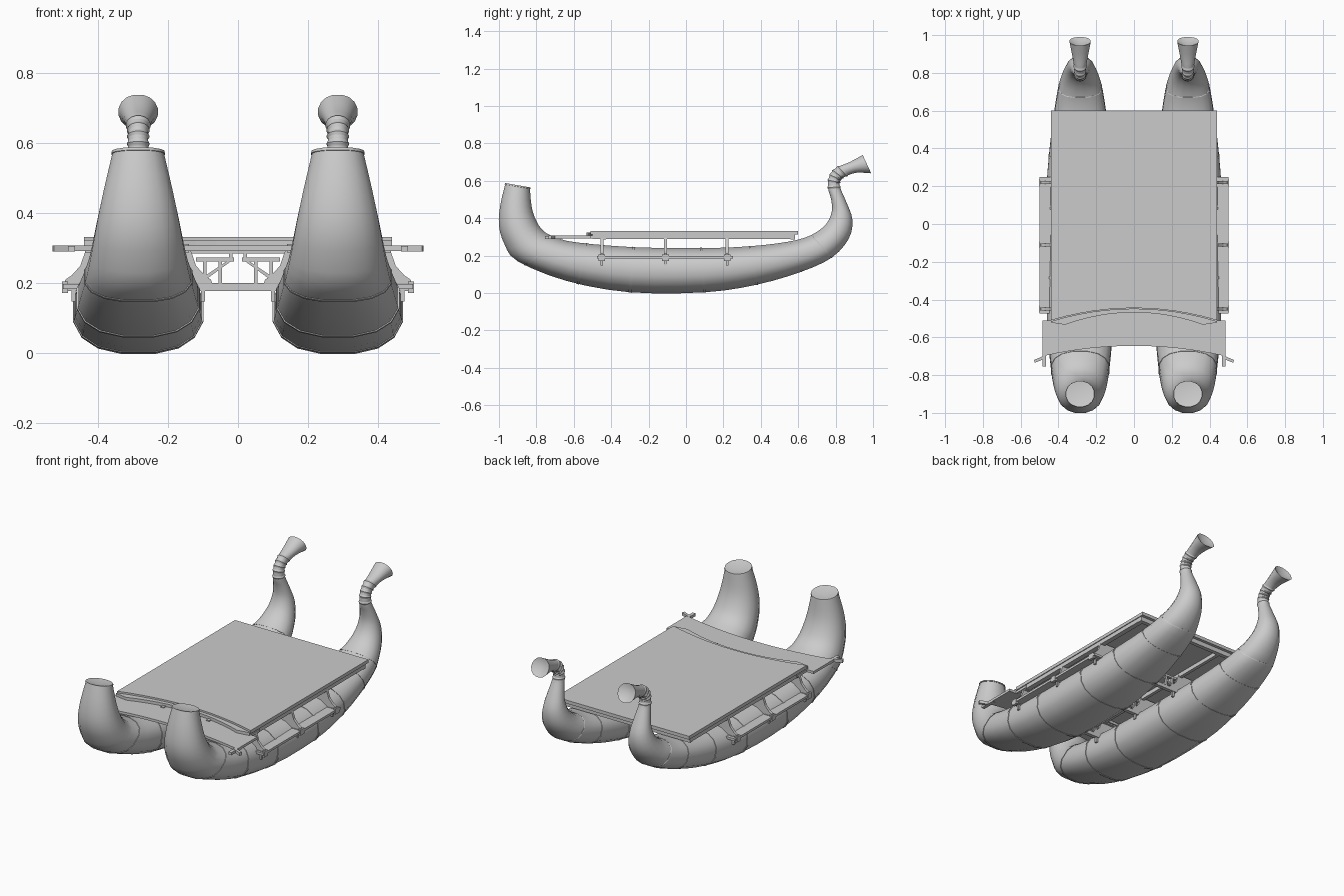
import bpy, bmesh, math
from mathutils import Vector

if "Cube" in bpy.data.objects:
    bpy.data.objects.remove(bpy.data.objects["Cube"])

HX = 0.285      # hull centre line
SIDES = 16

# hull stations: outer (y, z), inner (y, z), half width
ST = [(-.965, .588, -.835, .565, .073), (-.993, .47, -.825, .46, .10),
      (-1.0, .36, -.80, .385, .12), (-.97, .26, -.76, .33, .135),
      (-.90, .17, -.69, .295, .15), (-.64, .065, -.58, .27, .172),
      (-.30, .004, -.28, .245, .186), (.10, .004, .08, .24, .186),
      (.38, .045, .34, .25, .168), (.62, .115, .55, .275, .14),
      (.78, .19, .67, .31, .115), (.87, .29, .75, .37, .085),
      (.89, .39, .78, .44, .062), (.86, .48, .775, .505, .045),
      (.825, .562, .76, .558, .032), (.825, .60, .765, .622, .029),
      (.85, .622, .80, .668, .03), (.91, .643, .875, .70, .042),
      (.99, .64, .945, .738, .057)]


def station(t):
    # Catmull-Rom blend between stations
    i = min(int(t), len(ST) - 2)
    f = t - i
    p = [ST[max(0, min(len(ST) - 1, i + k))] for k in (-1, 0, 1, 2)]
    return [.5 * (2*b + (c-a)*f + (2*a-5*b+4*c-d)*f*f + (3*b-a-3*c+d)*f**3)
            for a, b, c, d in zip(*p)]


def ring(t, s=1.0, cx=HX):
    oy, oz, iy, iz, w = station(t)
    mid = Vector((cx, (oy+iy)/2, (oz+iz)/2))
    ax = Vector((0, (oy-iy)/2, (oz-iz)/2))
    e = 2 / (2.4 if 4 <= t <= 10 else 2.1)
    pts = []
    for k in range(SIDES):
        a = 2 * math.pi * (k + .5) / SIDES
        c, n = math.cos(a), math.sin(a)
        c = math.copysign(abs(c)**e, c) / abs(math.cos(math.pi/SIDES))**e
        n = math.copysign(abs(n)**e, n)
        pts.append(mid + ax * (c*s) + Vector((n*w*s, 0, 0)))
    return pts


def finish(name, bm, smooth=False, mirror=False):
    bmesh.ops.recalc_face_normals(bm, faces=bm.faces)
    me = bpy.data.meshes.new(name)
    bm.to_mesh(me)
    bm.free()
    ob = bpy.data.objects.new(name, me)
    bpy.context.collection.objects.link(ob)
    if mirror:
        ob.modifiers.new("mirror", 'MIRROR')
    if smooth:
        bpy.ops.object.select_all(action='DESELECT')
        ob.select_set(True)
        bpy.context.view_layer.objects.active = ob
        bpy.ops.object.shade_smooth_by_angle(angle=math.radians(40))
    return ob


def loft(bm, rings, closed=False):
    vs = [[bm.verts.new(p) for p in r] for r in rings]
    n = len(vs)
    for i in range(n if closed else n - 1):
        a, b = vs[i], vs[(i+1) % n]
        for k in range(SIDES):
            j = (k+1) % SIDES
            bm.faces.new((a[k], a[j], b[j], b[k]))
    return vs


def dish(bm, vs, depth):
    # recessed end cap
    c = sum((v.co for v in vs), Vector()) / SIDES
    m = bm.verts.new(c + Vector(depth))
    for k in range(SIDES):
        bm.faces.new((vs[k], vs[(k+1) % SIDES], m))


def box(bm, x0, x1, y0, y1, z0, z1):
    v = bmesh.ops.create_cube(bm, size=1)['verts']
    for p in v:
        p.co = Vector(((x0+x1)/2 + p.co.x*(x1-x0), (y0+y1)/2 + p.co.y*(y1-y0),
                       (z0+z1)/2 + p.co.z*(z1-z0)))
    return v


def prism(bm, pts, off):
    # extruded flat outline
    f = bm.faces.new([bm.verts.new(p) for p in pts])
    r = bmesh.ops.extrude_face_region(bm, geom=[f])['geom']
    for v in r:
        if isinstance(v, bmesh.types.BMVert):
            v.co += Vector(off)


# hulls
bm = bmesh.new()
N = (len(ST) - 1) * 3
vs = loft(bm, [ring(i / 3) for i in range(N + 1)])
dish(bm, vs[0], (0, 0, -.012))
dish(bm, vs[-1], (0, -.025, -.01))
finish("hulls", bm, True, True)

# rope bands around the hulls and necks
bm = bmesh.new()
for t in (4.2, 5.2, 6, 7, 8, 9, 10):
    d = .02
    loft(bm, [ring(t-d, .99), ring(t-d, 1.018), ring(t+d, 1.018), ring(t+d, .99)])
for t in (14.1, 14.7, 15.2, 15.7, 16.2):
    loft(bm, [ring(t-.17, .98), ring(t, 1.12), ring(t+.17, .98)])
loft(bm, [ring(.12, .99), ring(.11, 1.04), ring(0, 1.04), ring(0, .97)])
finish("hull_bands", bm, True, True)


def arc(w, y_edge, y_mid, n=12):
    return [(w*(2*i/n-1), y_edge + (y_mid-y_edge)*(1-(2*i/n-1)**2)) for i in range(n+1)]


# main deck with bowed front edge
bm = bmesh.new()
pts = arc(.44, -.51, -.445) + [(.44, .6), (-.44, .6)]
prism(bm, [(x, y, .312) for x, y in pts], (0, 0, .02))
finish("main_deck", bm)

# curved trim in front of the deck
bm = bmesh.new()
pts = arc(.44, -.515, -.448) + [(.44, -.522)] + arc(.365, -.533, -.468)[::-1] + [(-.44, -.522)]
prism(bm, [(x, y, .30) for x, y in pts], (0, 0, .024))
finish("deck_trim", bm)

# lower front deck
bm = bmesh.new()
pts = arc(.485, -.70, -.645) + [(.485, -.51), (.44, -.51), (.44, -.42), (-.44, -.42), (-.44, -.51), (-.485, -.51)]
prism(bm, [(x, y, .292) for x, y in pts], (0, 0, .015))
finish("front_deck", bm)

# crossed pole ends at the front corners
bm = bmesh.new()
prism(bm, [(.47, -.695, .29), (.53, -.72, .29), (.525, -.735, .29), (.465, -.71, .29)], (0, 0, .018))
box(bm, .465, .485, -.755, -.66, .29, .306)
finish("corner_poles", bm, mirror=True)

# deck edge beams
bm = bmesh.new()
box(bm, .405, .435, -.5, .58, .288, .312)
box(bm, .14, .16, -.5, .58, .288, .312)
finish("edge_beams", bm, mirror=True)
bm = bmesh.new()
for y in (-.44, .57):
    box(bm, -.435, .435, y-.012, y+.012, .285, .312)
finish("end_beams", bm)

# cross beams, saddle brackets, pegs and braces at three frames
beams, frame = bmesh.new(), bmesh.new()
for y in (-.45, -.11, .22):
    box(beams, -.5, .5, y-.011, y+.011, .178, .20)
    half = [(.212, .198), (.208, .21), (.19, .222), (.165, .25), (.148, .3)]
    pts = [(HX+a, z) for a, z in half] + [(HX-a, z) for a, z in half[::-1]]
    prism(frame, [(x, y-.008, z) for x, z in pts], (0, .016, 0))
    for x in (.47, .10):
        box(frame, x-.006, x+.006, y-.007, y+.007, .148, .21)
    for x in (.095, .05):
        box(frame, x-.005, x+.005, y-.007, y+.007, .2, .265)
    box(frame, .012, .12, y-.008, y+.008, .262, .274)
    box(frame, .015, .025, y-.006, y+.006, .27, .312)
    prism(frame, [(.09, y-.005, .212), (.09, y-.005, .224), (.03, y-.005, .264),
                  (.018, y-.005, .264)], (0, .01, 0))
    box(frame, .485, .502, y-.018, y+.018, .172, .205)
finish("cross_beams", beams)
finish("frame_brackets", frame, mirror=True)

# side walking planks
bm = bmesh.new()
box(bm, .44, .5, -.475, .25, .184, .198)
finish("side_planks", bm, mirror=True)
